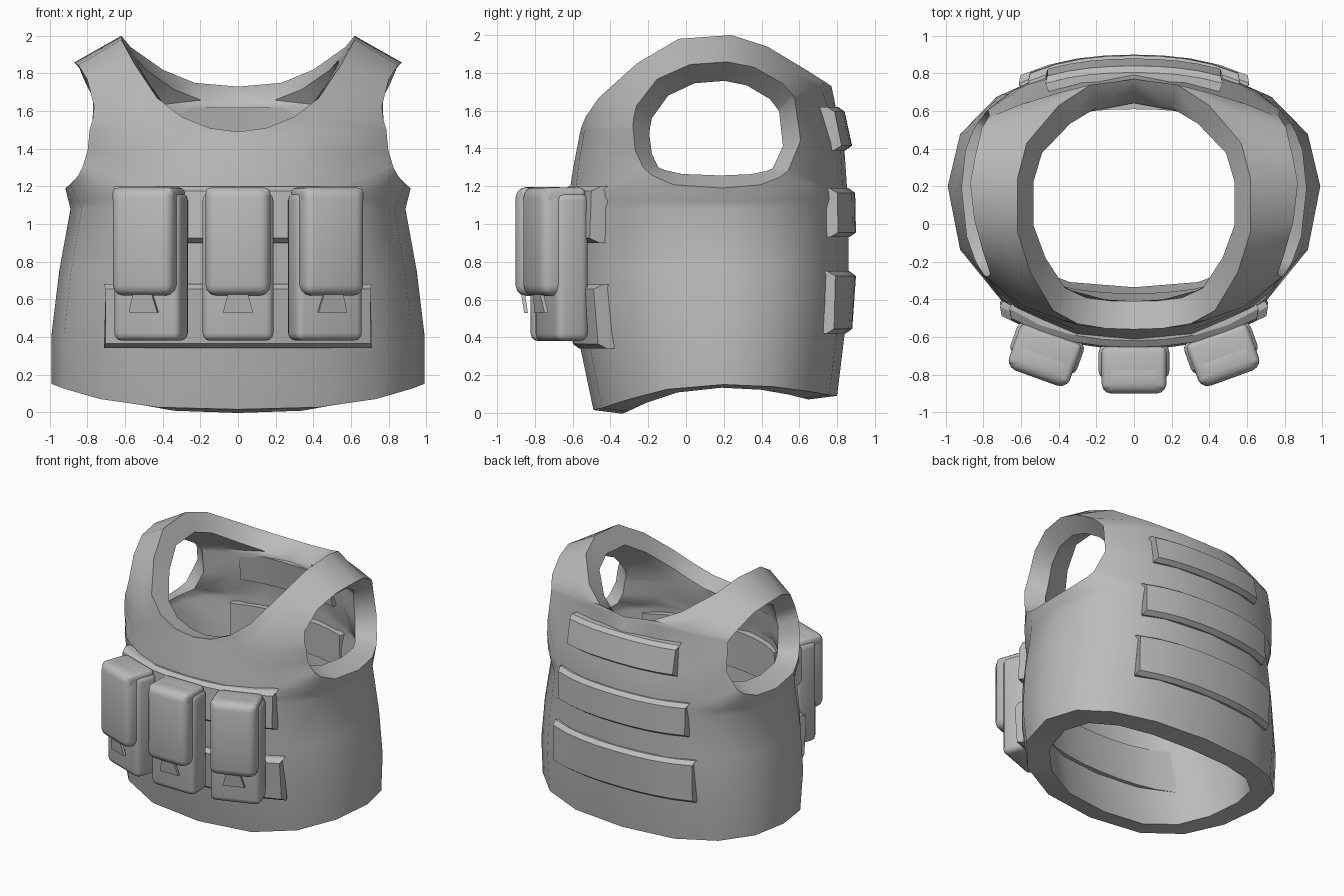
import bpy, bmesh, math
from mathutils import Vector, Matrix

if "Cube" in bpy.data.objects:
    bpy.data.objects.remove(bpy.data.objects["Cube"], do_unlink=True)

fabric = bpy.data.materials.new("grey_fabric")
fabric.use_nodes = True
GREY = (0.5, 0.5, 0.5, 1)
fabric.diffuse_color = GREY
fabric.node_tree.nodes["Principled BSDF"].inputs["Base Color"].default_value = GREY

MID_Y = 0.2      # centre of the torso section
POWER = 2.3      # roundness of the torso section
COLS = 8         # columns from front centre to back centre
WALL = 0.155     # thickness of the vest

# Torso sections: height, half width, front y, back y
SECTIONS = [(0, .99, -.49, .8), (.42, .99, -.575, .84), (.75, .95, -.62, .86),
            (1.08, .89, -.63, .86), (1.2, .92, -.615, .855), (1.5, .95, -.56, .83),
            (1.74, .92, -.47, .77), (1.86, .87, -.35, .6), (2, .7, -.3, .5)]


def section(z):
    z = min(max(z, 0), 2)
    for a, b in zip(SECTIONS, SECTIONS[1:]):
        if z <= b[0]:
            t = (z - a[0]) / (b[0] - a[0])
            return [p + (q - p) * t for p, q in zip(a[1:], b[1:])]


def torso_y(x, z, front):
    w, yf, yb = section(z)
    k = max(0, 1 - abs(x / w) ** POWER) ** (1 / POWER)
    return MID_Y + ((yf if front else yb) - MID_Y) * k


def torso_x(y, z):
    w, yf, yb = section(z)
    d = (y - MID_Y) / ((yf if y < MID_Y else yb) - MID_Y)
    return w * max(0, 1 - d ** POWER) ** (1 / POWER)


def ring_point(i, z):
    a = math.pi * i / COLS
    w, yf, yb = section(z)
    c = math.cos(a)
    depth = (yf if c > 0 else yb) - MID_Y
    x = w * abs(math.sin(a)) ** (2 / POWER) if 0 < i < COLS else 0
    return Vector((x, MID_Y + depth * abs(c) ** (2 / POWER), z))


def push_out(p):
    """Move a point onto the torso section, fading out towards the shoulder."""
    w, yf, yb = section(p.z)
    depth = (yf if p.y < MID_Y else yb) - MID_Y
    r = (abs(p.x / w) ** POWER + abs((p.y - MID_Y) / depth) ** POWER) ** (1 / POWER)
    fade = min(1, max(0, (1.8 - p.z) / .3))
    s = 1 + (1 / r - 1) * fade
    return Vector((p.x * s, MID_Y + (p.y - MID_Y) * s, p.z))


def armhole_point(p):
    """Point of the armhole edge facing p: round above, squarer below."""
    a = math.atan2((p.z - 1.525) / .335, (p.y - .165) / .445)
    c, s = math.cos(a), math.sin(a)
    k = 2.9 if s < 0 else 2.1
    r = (abs(c) ** k + abs(s) ** k) ** (-1 / k)
    y, z = .165 + .445 * c * r, 1.525 + .335 * s * r
    return Vector((torso_x(y, z), y, z))


def inward(p):
    """Offset from the outer to the inner skin."""
    lift = p.z - 1.3
    if p.z < 1.1:
        lift = .08
    elif lift < 0:
        lift *= 3
    v = Vector((-.75 * p.x, .15 - p.y, -lift)).normalized() * WALL
    if p.z < 1.1:       # sides are thicker below the arms
        v.x *= 1.2
    return v


def finish(name, bm, angle=35):
    me = bpy.data.meshes.new(name)
    bmesh.ops.recalc_face_normals(bm, faces=bm.faces)
    bm.to_mesh(me)
    bm.free()
    me.materials.append(fabric)
    ob = bpy.data.objects.new(name, me)
    bpy.context.collection.objects.link(ob)
    bpy.ops.object.select_all(action='DESELECT')
    ob.select_set(True)
    bpy.context.view_layer.objects.active = ob
    bpy.ops.object.shade_smooth_by_angle(angle=math.radians(angle))


def add_strip(bm, a, b, closed=False):
    n = len(a)
    for i in range(n if closed else n - 1):
        j = (i + 1) % n
        bm.faces.new((a[i], a[j], b[j], b[i]))


# Vest shell: lower rings, then loops around the armhole
NECK = [(0, -.56, 1.49), (.15, -.555, 1.51), (.3, -.53, 1.57), (.43, -.46, 1.67),
        (.55, -.26, 1.85), (.62, -.04, 1.98), (.62, .24, 2), (.57, .43, 1.94),
        (.4, .63, 1.82), (.23, .74, 1.75), (0, .77, 1.73)]
bm = bmesh.new()
rows = []
for z in (0, .42, .75, 1.08):
    row = [ring_point(i, z) for i in range(COLS + 1)]
    if z == 0:      # hem rises towards the sides
        for p in row:
            rise = (p.x / .99) ** 3
            p.z = .015 + .135 * rise if p.y < MID_Y else .09 + .06 * rise
    rows.append(row)
vert_rows = [[bm.verts.new(p) for p in row] for row in rows]
for a, b in zip(vert_rows, vert_rows[1:]):
    add_strip(bm, a, b)

outer = [Vector(p) for p in NECK] + [ring_point(COLS, 1.4)]
outer += rows[-1][::-1] + [ring_point(0, 1.29)]
rim = [armhole_point(p) for p in outer]
loops = [rim]
for t in (1 / 3, 2 / 3):
    loops.append([push_out(p.lerp(q, t)) for p, q in zip(rim, outer)])
loops.append(outer)
vert_loops = [[bm.verts.new(p) for p in loop] for loop in loops]
for a, b in zip(vert_loops, vert_loops[1:]):
    add_strip(bm, a, b, closed=True)
bmesh.ops.remove_doubles(bm, verts=bm.verts, dist=.0005)

# Inner skin, joined to the outer one at neck, armhole and hem, then the other half
skin = bm.faces[:]
edges = [e for e in bm.edges if e.is_boundary and max(v.co.x for v in e.verts) > .001]
inner = {v: bm.verts.new(v.co + inward(v.co)) for v in bm.verts[:]}
for f in skin:
    bm.faces.new([inner[v] for v in reversed(f.verts)])
for e in edges:
    a, b = e.verts
    bm.faces.new((a, b, inner[b], inner[a]))
bmesh.ops.mirror(bm, geom=bm.verts[:] + bm.edges[:] + bm.faces[:], axis='X', merge_dist=.001)
finish("vest_shell", bm, 45)


# Webbing bands: curved bars that pass through the wall, with a bevelled face
def band(name, z0, z1, half, front, flare=0):
    bm = bmesh.new()
    rings = []
    steps = 8
    profile = ((z0, -.19, 0), (z1, -.19, 0), (z1, .005, 0),
               (z1, .04, -.025), (z0, .04, .025), (z0, .005, 0))
    for i in range(steps + 1):
        u = 2 * i / steps - 1
        ring = []
        for z, off, inset in profile:
            x = u * (half - abs(inset))
            p = Vector((x, torso_y(x, z, front), z + inset))
            p.y -= flare * abs(u) ** 3
            out = Vector((x / 2, p.y - MID_Y, 0)).normalized()
            ring.append(bm.verts.new(p + out * off))
        rings.append(ring)
    for a, b in zip(rings, rings[1:]):
        add_strip(bm, a, b, closed=True)
    bm.faces.new(rings[0])
    bm.faces.new(rings[-1])
    finish(name, bm, 30)


band("front_band_upper", .9, 1.2, .66, True, .025)
band("front_band_lower", .34, .68, .71, True, .035)
band("back_band_upper", 1.39, 1.62, .47, False)
band("back_band_middle", .93, 1.19, .56, False)
band("back_band_lower", .42, .75, .61, False)


# Pouches: rounded body, lid folded over top and front, and a pull tab
def rounded_box(name, low, high, place, radius):
    bm = bmesh.new()
    low, high = Vector(low), Vector(high)
    bmesh.ops.create_cube(bm, size=1)
    bm.transform(Matrix.Translation((low + high) / 2) @ Matrix.Diagonal((*(high - low), 1)))
    bmesh.ops.bevel(bm, geom=bm.edges[:], offset=radius, segments=3, profile=.5,
                    affect='EDGES', clamp_overlap=True)
    bm.transform(place)
    finish(name, bm, 40)


def pull_tab(name, place):
    bm = bmesh.new()
    corners = ((-.045, -.165, .66), (.045, -.165, .66), (.08, -.145, .53), (-.08, -.145, .53))
    front = [bm.verts.new(c) for c in corners]
    back = [bm.verts.new((x, y + .02, z)) for x, y, z in corners]
    bm.faces.new(front)
    bm.faces.new(back)
    add_strip(bm, front, back, closed=True)
    bm.transform(place)
    finish(name, bm, 30)


for side, x, y, turn in (("right", -.455, -.64, -20), ("middle", 0, -.712, 0),
                         ("left", .455, -.64, 20)):
    place = Matrix.Translation((x, y, 0)) @ Matrix.Rotation(math.radians(turn), 4, 'Z')
    rounded_box(side + "_pouch_body", (-.188, -.11, .38), (.188, .07, 1.165), place, .04)
    rounded_box(side + "_pouch_lid_front", (-.172, -.19, .62), (.172, -.02, 1.195), place, .055)
    rounded_box(side + "_pouch_lid_top", (-.172, -.17, 1.1), (.172, .06, 1.193), place, .03)
    pull_tab(side + "_pouch_tab", place)
